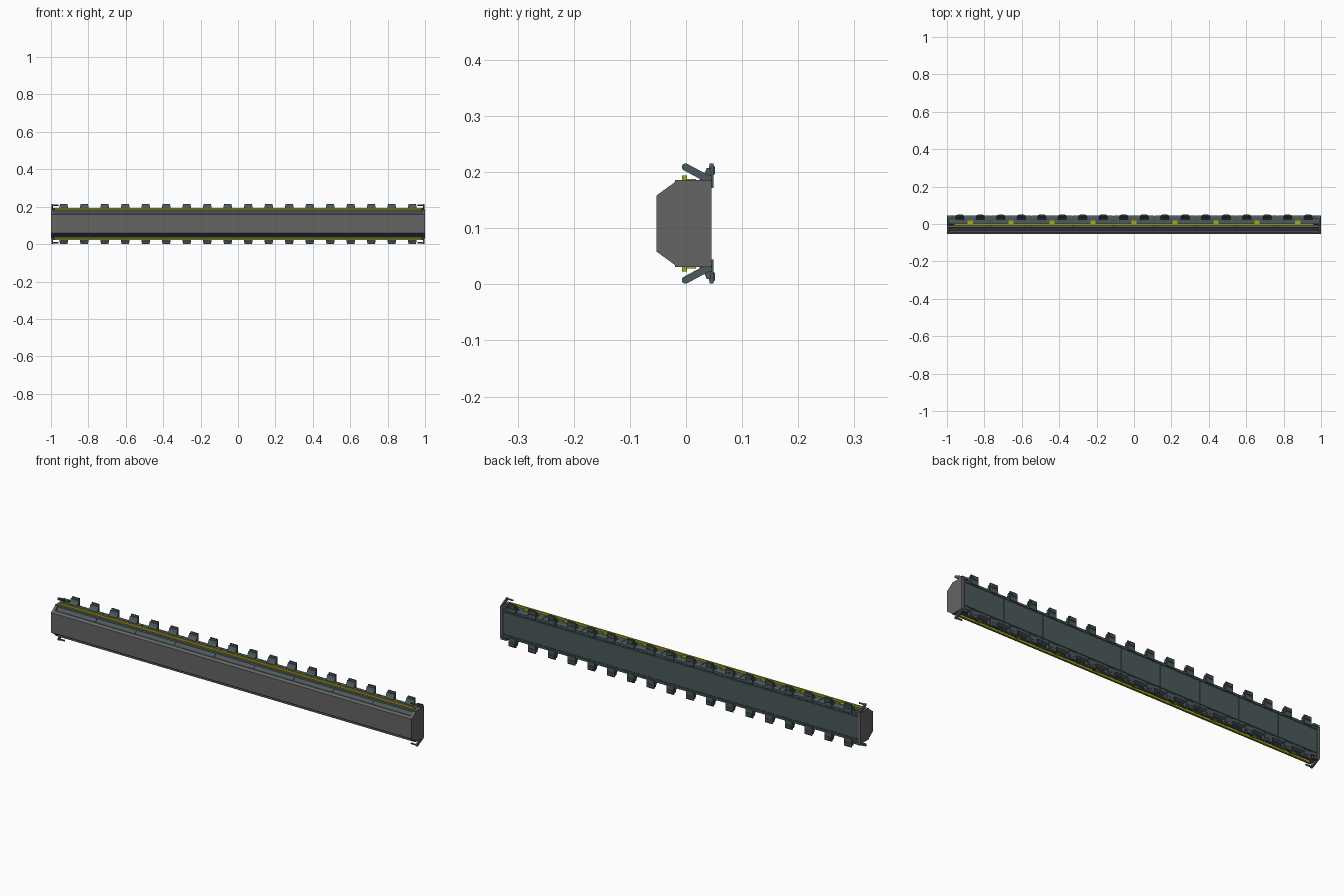
import bpy, math
from mathutils import Vector

if "Cube" in bpy.data.objects:
    bpy.data.objects.remove(bpy.data.objects["Cube"])

ZC = 0.1083          # mirror height of the section
N = 9                # number of repeated segments
PITCH = 0.219

def material(name, rgb):
    m = bpy.data.materials.new(name)
    m.diffuse_color = (*rgb, 1)
    m.use_nodes = True
    m.node_tree.nodes["Principled BSDF"].inputs["Base Color"].default_value = m.diffuse_color
    return m

GREY = material("cover_grey", (0.13, 0.13, 0.13))
STEEL = material("blue_steel", (0.07, 0.10, 0.105))
YELLOW = material("yellow_trim", (0.40, 0.38, 0.01))

def flip(pts):
    """Mirror (y, z) points about the section's middle height."""
    return [(y, 2 * ZC - z) for y, z in pts]

def extrude(name, pieces, mat):
    """One mesh from several (yz profile, x0, x1) prisms."""
    v, f = [], []
    for pts, x0, x1 in pieces:
        area = sum(a[0] * b[1] - b[0] * a[1] for a, b in zip(pts, pts[1:] + pts[:1]))
        if area < 0:
            pts = pts[::-1]
        b, n = len(v), len(pts)
        v += [(x0, y, z) for y, z in pts] + [(x1, y, z) for y, z in pts]
        f.append([b + i for i in reversed(range(n))])
        f.append([b + n + i for i in range(n)])
        f += [[b + i, b + (i + 1) % n, b + n + (i + 1) % n, b + n + i] for i in range(n)]
    me = bpy.data.meshes.new(name)
    me.from_pydata(v, [], f)
    me.materials.append(mat)
    ob = bpy.data.objects.new(name, me)
    bpy.context.collection.objects.link(ob)
    return ob

def rect(y0, y1, z0, z1):
    return [(y0, z0), (y1, z0), (y1, z1), (y0, z1)]

def both(pts, x0, x1):
    return [(pts, x0, x1), (flip(pts), x0, x1)]

def symmetric(upper):
    return upper + flip(upper)[::-1]

# End caps
cap = symmetric([(-0.053, 0.158), (-0.02, 0.182), (-0.02, 0.186), (0.045, 0.186)])
extrude("end_caps", [(cap, -1.0, -0.986), (cap, 0.986, 1.0)], GREY)

# Front cover with narrow bevelled edges
cover = symmetric([(-0.053, 0.158), (-0.042, 0.166), (-0.036, 0.166)])
extrude("front_cover", [(cover, -0.986, 0.986)], GREY)

# Inner core, seen in the gaps between segments
core = symmetric([(-0.038, 0.158), (-0.016, 0.176), (0.042, 0.181)])
extrude("core", [(core, -0.986, 0.986)], STEEL)

# Repeated housing segments with a groove along the back
seg = symmetric([(-0.039, 0.161), (-0.018, 0.178), (-0.012, 0.185), (0.036, 0.185),
                 (0.045, 0.180), (0.045, 0.170), (0.0425, 0.168), (0.0425, 0.165),
                 (0.045, 0.163)])
centres = [(i - (N - 1) / 2) * PITCH for i in range(N)]
extrude("housing_segments", [(seg, c - 0.108, c + 0.108) for c in centres], STEEL)

# Lips and yellow strips above and below
extrude("strip_lips", both(rect(-0.02, -0.010, 0.178, 0.186), -0.986, 0.986), GREY)
extrude("yellow_strips", both(rect(-0.007, 0.002, 0.184, 0.194), -0.98, 0.98), YELLOW)

# Yellow markers, one in each segment
marks = []
for c in centres:
    marks += both(rect(0.0, 0.018, 0.184, 0.188), c - 0.014, c + 0.014)
extrude("yellow_markers", marks, YELLOW)

# Clip teeth: plate, padded back and slanted brace
plate = [(0.038, 0.185), (0.044, 0.172), (0.049, 0.172), (0.049, 0.215), (0.042, 0.215)]
pad = [(0.047, 0.192), (0.052, 0.197), (0.052, 0.209), (0.047, 0.214)]
brace = [(0.022, 0.184), (0.044, 0.184), (0.044, 0.207), (0.037, 0.207), (0.031, 0.194)]
teeth = []
for c in centres:
    for x in (c - PITCH / 4, c + PITCH / 4):
        teeth += both(plate, x - 0.020, x + 0.020)
        teeth += both(pad, x - 0.014, x + 0.014)
        teeth += both(brace, x - 0.023, x + 0.023)
extrude("clip_teeth", teeth, STEEL)

# Slanted end hooks: round-nosed arm with a pin pointing inwards
a, b, r = Vector((0.040, 0.187)), Vector((-0.001, 0.209)), 0.0065
d = (b - a).normalized()
ang = math.atan2(d.y, d.x)
nose = [(b.x + r * math.cos(ang + t * math.pi / 8), b.y + r * math.sin(ang + t * math.pi / 8))
        for t in range(-4, 5)]
side = Vector((-d.y, d.x)) * r
arm = nose + [tuple(a + side), tuple(a - side)]
pin = [(b.x + 0.004 * math.cos(t * math.pi / 4), b.y + 0.004 * math.sin(t * math.pi / 4))
       for t in range(8)]
hooks = []
for s in (-1, 1):
    hooks += both(arm, *sorted((s * 0.997, s * 0.989)))
    hooks += both(pin, *sorted((s * 0.99, s * 0.96)))
    hooks += both(rect(0.03, 0.046, 0.183, 0.194), *sorted((s * 0.997, s * 0.965)))
extrude("end_hooks", hooks, STEEL)
